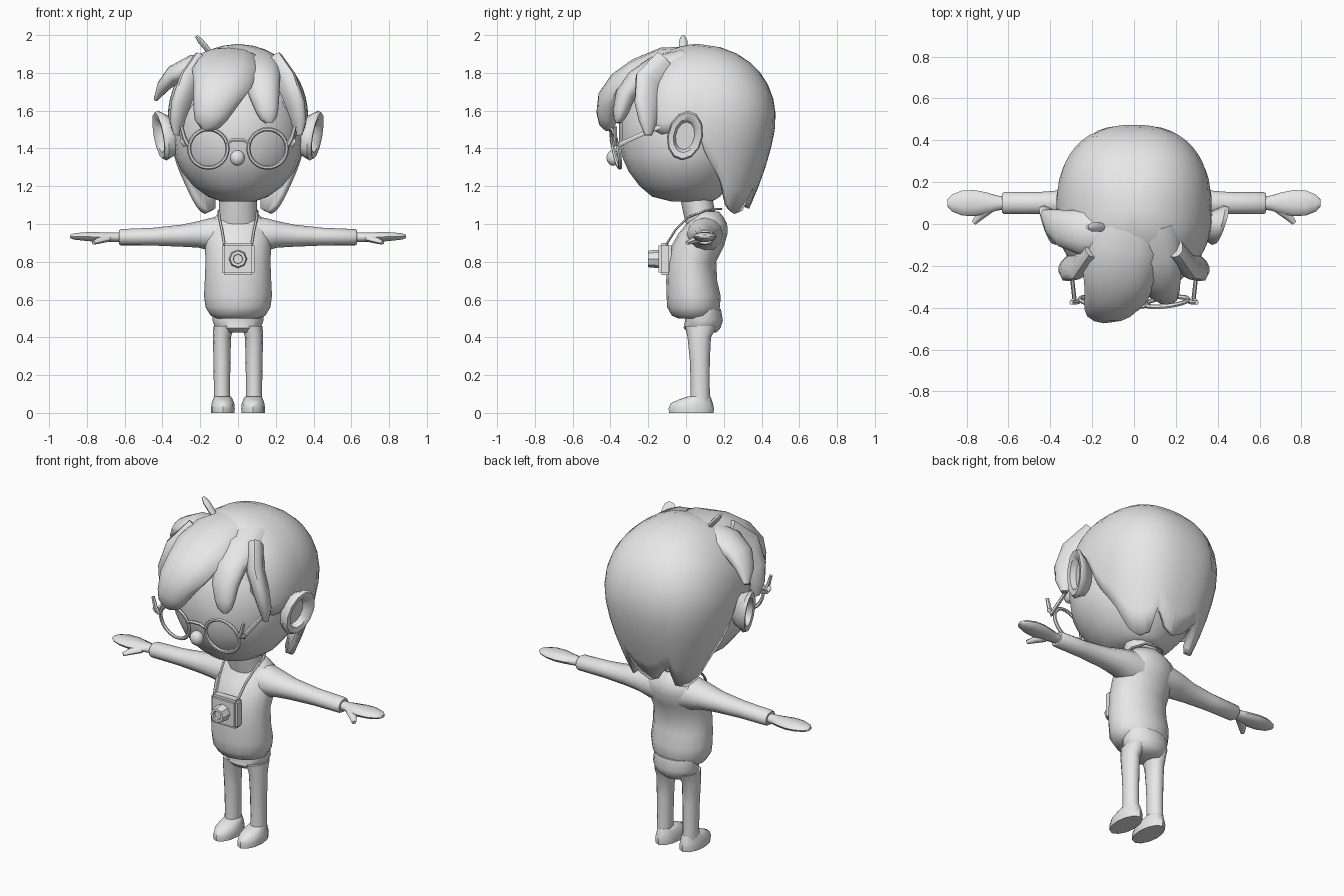
import bpy, bmesh, math
from mathutils import Vector, Matrix

GREY = bpy.data.materials.new("plain grey")
GREY.diffuse_color = (0.8, 0.8, 0.8, 1)


def finish(name, bm, angle=50):
    bmesh.ops.recalc_face_normals(bm, faces=bm.faces)
    me = bpy.data.meshes.new(name)
    bm.to_mesh(me)
    bm.free()
    ob = bpy.data.objects.new(name, me)
    bpy.context.collection.objects.link(ob)
    me.materials.append(GREY)
    bpy.ops.object.select_all(action='DESELECT')
    ob.select_set(True)
    bpy.context.view_layer.objects.active = ob
    bpy.ops.object.shade_smooth_by_angle(angle=math.radians(angle))
    return ob


def bridge(bm, rings, caps=True):
    n = len(rings[0])
    for a, b in zip(rings, rings[1:]):
        for i in range(n):
            bm.faces.new((a[i], a[(i + 1) % n], b[(i + 1) % n], b[i]))
    if caps:
        bm.faces.new(rings[0])
        bm.faces.new(rings[-1])


def loft(name, pts, side=(1, 0, 0), n=12, axis=None, mx=1, angle=50):
    """Elliptical sections (x, y, z, half width along side, half depth) along a path."""
    bm, rings = bmesh.new(), []
    for i, (x, y, z, a, b) in enumerate(pts):
        p, q = pts[max(i - 1, 0)], pts[min(i + 1, len(pts) - 1)]
        t = Vector(axis) if axis else (Vector(q[:3]) - Vector(p[:3])).normalized()
        s = Vector(side)
        s = (s - t * s.dot(t)).normalized()
        u = t.cross(s)
        ring = []
        for k in range(n):
            f = 2 * math.pi * k / n
            v = Vector((x, y, z)) + s * a * math.cos(f) + u * b * math.sin(f)
            ring.append(bm.verts.new((v.x * mx, v.y, v.z)))
        rings.append(ring)
    bridge(bm, rings)
    return finish(name, bm, angle)


def box(name, lo, hi, bevel):
    bm = bmesh.new()
    bmesh.ops.create_cube(bm, size=1)
    for v in bm.verts:
        v.co = [l + (h - l) * (c + 0.5) for l, h, c in zip(lo, hi, v.co)]
    bmesh.ops.bevel(bm, geom=bm.edges[:], offset=bevel, segments=2, affect='EDGES')
    return finish(name, bm, 35)


def ball(name, loc, size, rot=0):
    bm = bmesh.new()
    bmesh.ops.create_uvsphere(bm, u_segments=12, v_segments=8, radius=1)
    m = Matrix.Translation(loc) @ Matrix.Rotation(rot, 4, 'Y') @ Matrix.Diagonal((*size, 1))
    bmesh.ops.transform(bm, matrix=m, verts=bm.verts)
    return finish(name, bm)


UP = (0, 0, 1)

# Head and neck
loft("head", [(0, 0.03, 1.12, .09, .11), (0, 0.0, 1.145, .16, .18), (0, -.01, 1.2, .235, .235),
              (0, -.01, 1.28, .30, .295), (0, -.01, 1.36, .335, .33), (0, -.01, 1.45, .345, .345),
              (0, -.01, 1.55, .345, .345), (0, 0, 1.68, .32, .32), (0, .02, 1.8, .25, .25),
              (0, .05, 1.88, .13, .13)], n=20, axis=UP)
loft("neck", [(0, .09, 1.0, .11, .09), (0, .07, 1.06, .10, .085), (0, .05, 1.16, .10, .085)], axis=UP)
ball("nose", (-.003, -.385, 1.35), (.04, .036, .042))


# Hair cap: lower edge follows a list of heights around the head
EDGE = [(0, 1.74), (30, 1.72), (46, 1.58), (55, 1.48), (64, 1.47), (72, 1.52), (92, 1.5), (97, 1.36),
        (112, 1.24), (124, 1.10), (136, 1.05), (150, 1.07), (158, 1.24), (164, 1.12), (180, 1.08)]


def edge_height(deg):
    for (a, za), (b, zb) in zip(EDGE, EDGE[1:]):
        if a <= deg <= b:
            return za + (zb - za) * (deg - a) / (b - a)


bm, rings, COLS, ROWS = bmesh.new(), [], 60, 12
for r in range(1, ROWS + 1):
    ring = []
    for c in range(COLS):
        deg = 360 * c / COLS
        f = math.radians(deg)
        zb = edge_height(min(deg, 360 - deg))
        z = 1.952 - (1.952 - zb) * (r / ROWS) ** 1.6
        if z > 1.55:
            s = max(0, 1 - ((z - 1.55) / .402) ** 2.2) ** 0.5
        else:
            s = 1 - .35 * ((1.55 - z) / .48) ** 1.5
        cx, cy = math.sin(f), -math.cos(f)
        ry = .415 if cy > 0 else .35
        k = (abs(cx / .372) ** 2.4 + abs(cy / ry) ** 2.4) ** (-1 / 2.4)
        ring.append(bm.verts.new((cx * k * s, .06 + cy * k * s, z)))
    rings.append(ring)
bridge(bm, rings, caps=False)
top = bm.verts.new((0, .06, 1.954))
for i in range(COLS):
    bm.faces.new((top, rings[0][i], rings[0][(i + 1) % COLS]))
hair = finish("hair_cap", bm)
mod = hair.modifiers.new("thickness", 'SOLIDIFY')
mod.thickness = .035
mod.offset = -1

# Hair locks of the fringe
loft("big_fringe_lock", [(-.03, .02, 1.87, .14, .07), (-.05, -.12, 1.865, .17, .07), (-.07, -.25, 1.81, .175, .07),
                         (-.085, -.34, 1.74, .155, .075), (-.12, -.395, 1.66, .125, .075),
                         (-.145, -.415, 1.58, .095, .06), (-.162, -.415, 1.53, .07, .045),
                         (-.17, -.41, 1.5, .03, .02)])
loft("small_fringe_lock", [(.07, -.02, 1.87, .13, .06), (.10, -.16, 1.83, .13, .06), (.13, -.26, 1.76, .095, .06),
                           (.14, -.32, 1.68, .08, .055), (.155, -.345, 1.6, .06, .042),
                           (.162, -.355, 1.56, .045, .03), (.165, -.355, 1.535, .02, .015)])
for mx, label in ((1, "left"), (-1, "right")):
    loft(label + "_temple_lock", [(.18, -.1, 1.83, .1, .05), (.25, -.19, 1.74, .1, .05), (.295, -.2, 1.63, .085, .045),
                                  (.32, -.2, 1.54, .055, .035), (.325, -.2, 1.47, .02, .015)],
         side=(.6, -.8, 0) if mx else UP, mx=mx)
loft("side_flick", [(-.12, -.05, 1.84, .10, .07), (-.24, -.04, 1.83, .11, .065), (-.34, -.02, 1.79, .09, .05),
                    (-.395, .01, 1.73, .065, .035), (-.435, .05, 1.66, .02, .012)], side=(0, 1, 0))
loft("top_sprout", [(-.14, -.015, 1.9, .018, .012), (-.17, -.015, 1.935, .022, .015), (-.2, -.015, 1.97, .022, .015),
                    (-.222, -.015, 1.995, .01, .007)], side=(0, 1, 0), n=8)

# Ears: an oval shell with a rim and a sunken middle, flared outwards at top and back
for mx, label in ((1, "left"), (-1, "right")):
    bm, rings = bmesh.new(), []
    for dx, a, b in ((-.07, .05, .09), (-.02, .075, .115), (.015, .095, .135), (.035, .088, .125),
                     (.03, .062, .092), (-.005, .05, .075)):
        ring = []
        for k in range(12):
            f = 2 * math.pi * k / 12
            dy, dz = a * math.cos(f), b * math.sin(f) * (1 if math.sin(f) > 0 else .95)
            x = .385 + dx + .30 * dy + .17 * dz
            ring.append(bm.verts.new((mx * x, -.005 + dy + .12 * dz, 1.465 + dz)))
        rings.append(ring)
    bridge(bm, rings)
    finish(label + "_ear", bm)

# Glasses: leaning round rims, bridge and side arms
for mx, label in ((1, "left"), (-1, "right")):
    bm, rings = bmesh.new(), []
    for k in range(24):
        f = 2 * math.pi * k / 24
        ring = []
        for j in range(6):
            g = 2 * math.pi * j / 6
            r = .102 + .011 * math.cos(g)
            x, z = r * math.cos(f), r * math.sin(f)
            y = -.372 + .011 * math.sin(g) - .2 * z + .12 * x
            ring.append(bm.verts.new((mx * (.157 + x), y, 1.4 + z)))
        rings.append(ring)
    bridge(bm, rings + [rings[0]], caps=False)
    finish(label + "_rim", bm)
    loft(label + "_glasses_arm", [(.265, -.36, 1.42, .012, .012), (.295, -.37, 1.44, .012, .016),
                                  (.285, -.355, 1.42, .01, .014), (.305, -.18, 1.5, .01, .014),
                                  (.345, -.02, 1.55, .01, .012)], n=6, axis=(0, 1, 0), mx=mx)
    loft(label + "_hinge", [(.265, -.37, 1.42, .012, .012), (.285, -.375, 1.46, .012, .012),
                            (.3, -.375, 1.515, .01, .01)], n=6, mx=mx)
loft("glasses_bridge", [(-.065, -.39, 1.425, .01, .01), (-.03, -.395, 1.445, .01, .01),
                        (.03, -.395, 1.445, .01, .01), (.065, -.39, 1.425, .01, .01)], side=(0, 1, 0), n=6)

# Jumper body
loft("jumper", [(0, .04, .5, .11, .08), (0, .045, .515, .145, .12), (0, .04, .56, .172, .14), (0, .04, .62, .18, .143),
                (0, .03, .7, .176, .135), (0, .03, .8, .172, .13), (0, .06, .88, .175, .14),
                (0, .09, .95, .18, .13), (0, .11, 1.0, .165, .108), (0, .11, 1.035, .125, .09),
                (0, .1, 1.065, .095, .075)], n=16, axis=UP)

for mx, label in ((1, "left"), (-1, "right")):
    # Sleeve, hand and thumb
    loft(label + "_sleeve", [(.05, .10, .94, .1, .1), (.14, .10, .945, .095, .088), (.21, .10, .945, .085, .07),
                             (.3, .10, .938, .065, .058), (.45, .10, .933, .053, .047), (.62, .10, .93, .053, .043),
                             (.63, .10, .93, .045, .037)], side=(0, 1, 0), axis=(1, 0, 0), mx=mx)
    loft(label + "_hand", [(.61, .10, .93, .03, .026), (.655, .10, .93, .036, .026), (.70, .10, .93, .05, .026),
                           (.76, .10, .932, .062, .027), (.82, .10, .934, .06, .023), (.87, .10, .934, .04, .017),
                           (.89, .10, .934, .018, .008)], side=(0, 1, 0), n=10, axis=(1, 0, 0), mx=mx)
    loft(label + "_thumb", [(.69, .075, .925, .025, .02), (.735, .04, .912, .022, .016),
                            (.765, .005, .9, .012, .01)], side=(1, 0, 0), n=8, mx=mx)
    # Trouser leg and shoe
    loft(label + "_leg", [(.085, .075, .06, .043, .053), (.085, .075, .15, .043, .05), (.085, .073, .28, .045, .053),
                          (.085, .07, .4, .048, .062), (.075, .08, .46, .055, .085)], axis=UP, mx=mx)
    loft(label + "_shoe", [(.08, .028, 0, .062, .118), (.08, .028, .025, .063, .12), (.08, .03, .05, .06, .112),
                           (.08, .05, .072, .052, .085), (.082, .07, .088, .044, .058)], axis=UP, mx=mx)
    # Camera strap over the shoulder
    loft(label + "_strap", [(.072, -.105, .89, .008, .006), (.085, -.055, .97, .008, .006),
                            (.1, .01, 1.035, .008, .006), (.1, .1, 1.07, .008, .006), (.06, .17, 1.08, .008, .006),
                            (0, .185, 1.08, .008, .006)], side=(1, .2, 0), n=6, mx=mx)

# Trouser seat
loft("trouser_seat", [(0, .085, .425, .085, .075), (0, .085, .45, .122, .098), (0, .095, .49, .135, .1),
                      (0, .085, .55, .135, .1)], n=16, axis=UP)

# Camera with a stepped lens
box("camera_body", (-.085, -.145, .73), (.088, -.078, .9), .014)
loft("camera_lens", [(0, -.12, .815, .05, .05), (0, -.195, .815, .045, .045), (0, -.2, .815, .042, .042),
                     (0, -.2, .815, .026, .026), (0, -.185, .815, .024, .024)], n=8, axis=(0, -1, 0), angle=30)
